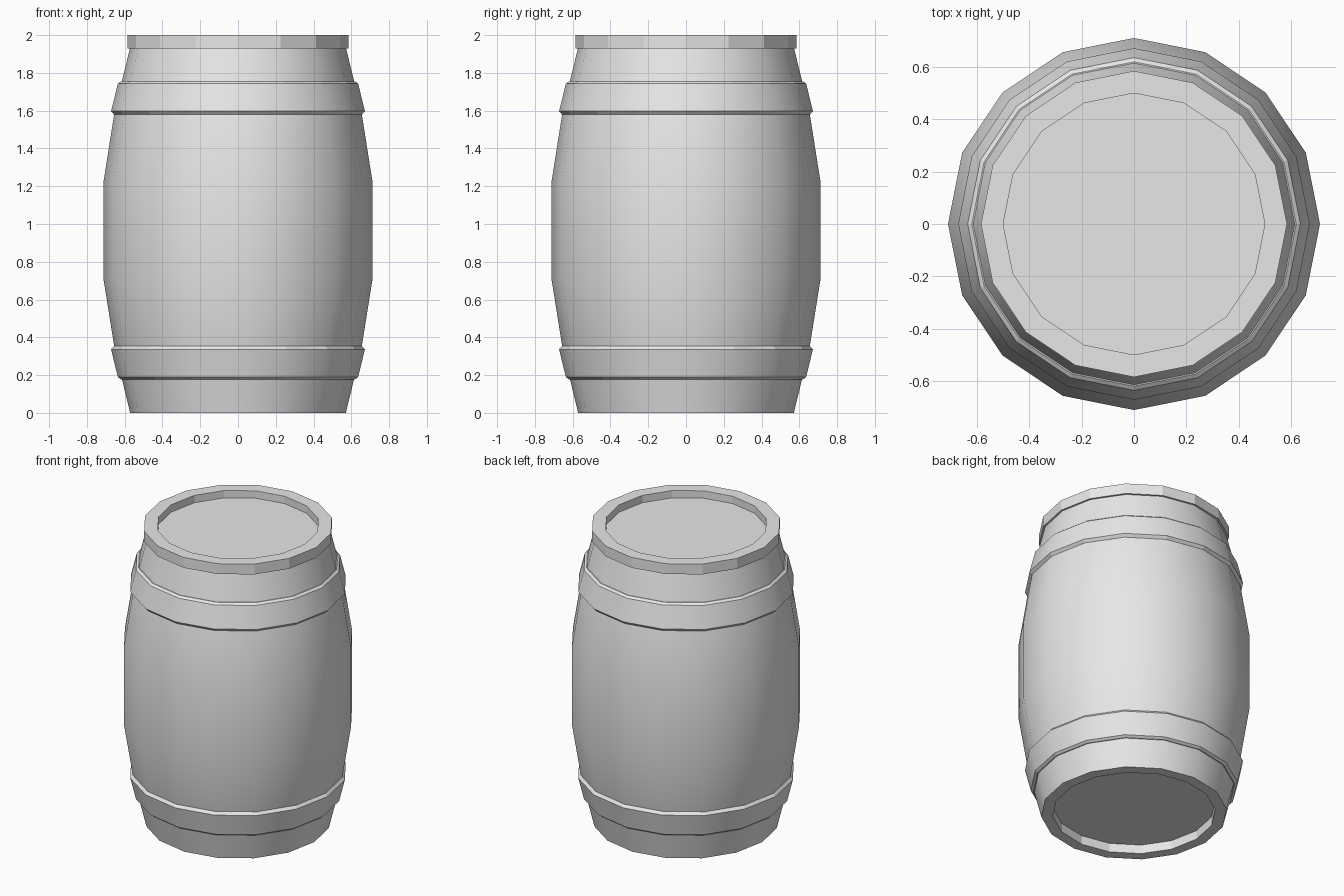
import bpy, bmesh, math

SIDES = 16

cube = bpy.data.objects.get("Cube")
if cube:
    bpy.data.objects.remove(cube, do_unlink=True)

grey = bpy.data.materials.new("plain grey")
grey.use_nodes = True
grey.diffuse_color = (0.8, 0.8, 0.8, 1)
grey.node_tree.nodes["Principled BSDF"].inputs["Base Color"].default_value = (0.8, 0.8, 0.8, 1)


def lathe(name, profile, ring=False, smooth=True):
    """Spin (radius, height) points about z; a ring closes on itself, otherwise both ends are capped."""
    bm = bmesh.new()
    loops = []
    for r, z in profile:
        angles = [2 * math.pi * i / SIDES for i in range(SIDES)]
        loops.append([bm.verts.new((r * math.cos(a), r * math.sin(a), z)) for a in angles])
    pairs = list(zip(loops, loops[1:]))
    if ring:
        pairs.append((loops[-1], loops[0]))
    else:
        bm.faces.new(loops[0][::-1])
        bm.faces.new(loops[-1])
    for low, high in pairs:
        for i in range(SIDES):
            j = (i + 1) % SIDES
            bm.faces.new((low[i], low[j], high[j], high[i]))
    bmesh.ops.recalc_face_normals(bm, faces=bm.faces)
    mesh = bpy.data.meshes.new(name)
    bm.to_mesh(mesh)
    bm.free()
    mesh.materials.append(grey)
    obj = bpy.data.objects.new(name, mesh)
    bpy.context.collection.objects.link(obj)
    if smooth:
        bpy.ops.object.select_all(action='DESELECT')
        obj.select_set(True)
        bpy.context.view_layer.objects.active = obj
        bpy.ops.object.shade_smooth_by_angle(angle=math.radians(30))
        # Narrow lips and recess walls stay faceted
        for face in mesh.polygons:
            inward = face.normal.x * face.center.x + face.normal.y * face.center.y < 0
            if abs(face.normal.z) > 0.4 or inward:
                face.use_smooth = False
    return obj


# Barrel body with recessed underside and a lid set inside the rim
lathe("barrel_body", [
    (0.5, 0.06), (0.5, 0), (0.571, 0), (0.615, 0.18), (0.655, 0.35),
    (0.711, 0.7), (0.711, 1.23), (0.655, 1.585), (0.615, 1.755),
    (0.571, 1.935), (0.54, 1.935), (0.54, 1.95)])

# Raised rim around the lid
lathe("top_rim", [(0.5, 1.93), (0.585, 1.93), (0.585, 2), (0.5, 2)], ring=True, smooth=False)

# Hoops, the upper one mirrored from the lower
hoop = [(0.6, 0.178), (0.62, 0.178), (0.636, 0.19), (0.672, 0.336), (0.656, 0.354), (0.63, 0.354)]
lathe("lower_hoop", hoop, ring=True)
lathe("upper_hoop", [(r, 1.933 - z) for r, z in hoop], ring=True)
